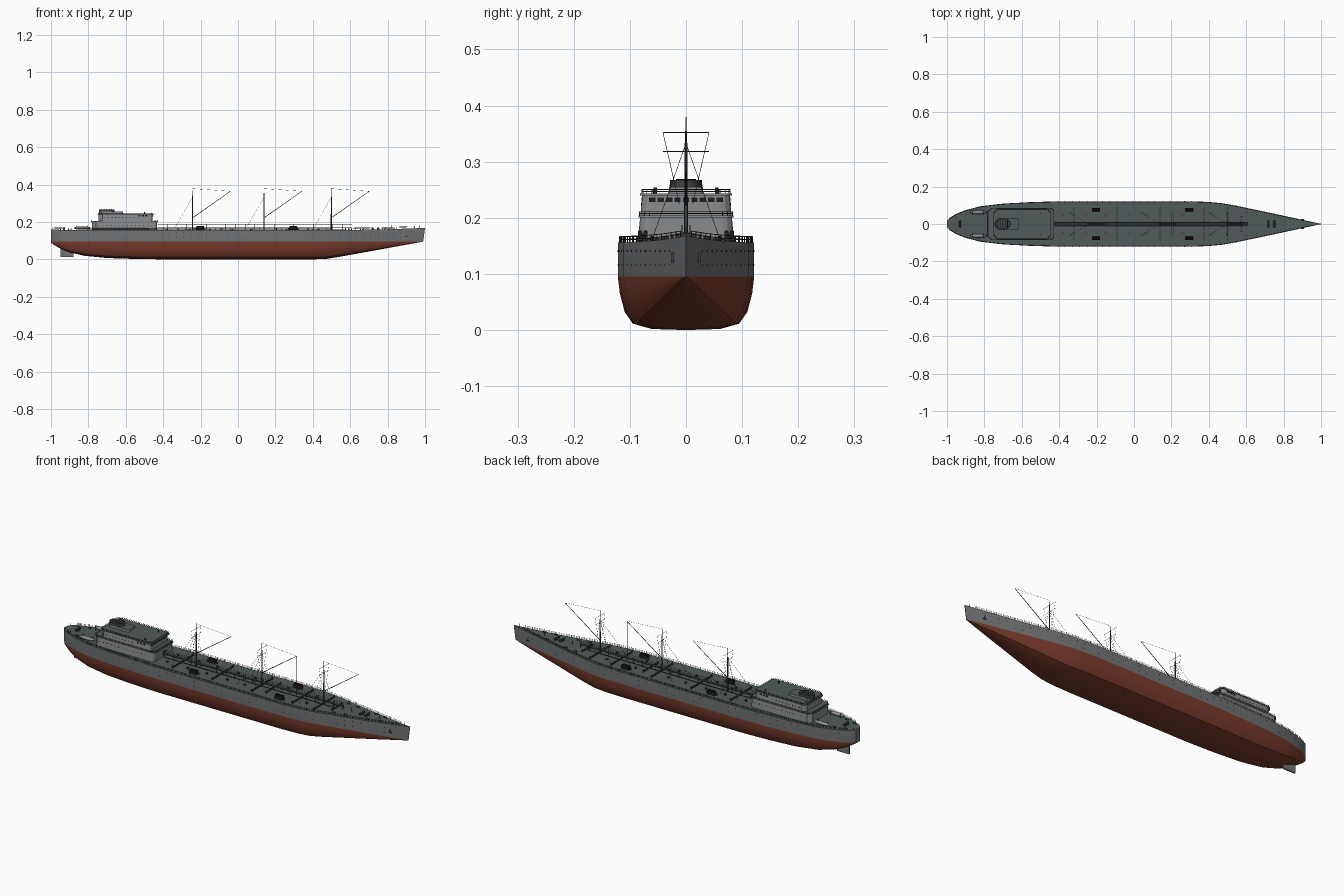
import bpy, bmesh, math
from mathutils import Vector, Matrix

if "Cube" in bpy.data.objects:
    bpy.data.objects.remove(bpy.data.objects["Cube"])


def mat(name, r, g, b):
    m = bpy.data.materials.new(name)
    m.diffuse_color = (r, g, b, 1)
    m.use_nodes = True
    m.node_tree.nodes["Principled BSDF"].inputs["Base Color"].default_value = m.diffuse_color
    return m


HULL = mat("hull grey", 0.17, 0.175, 0.18)
HOUSE = mat("house grey", 0.25, 0.26, 0.265)
DECK = mat("deck green grey", 0.085, 0.108, 0.104)
RED = mat("bottom red", 0.20, 0.045, 0.025)
DARK = mat("fitting dark grey", 0.05, 0.053, 0.055)
BLACK = mat("glass black", 0.012, 0.013, 0.015)
RUST = mat("accent red", 0.3, 0.04, 0.03)

# Hull stations: x, half width, keel height, deck height
ST = [(-1, .016, .088, .160), (-.985, .034, .078, .159), (-.95, .055, .058, .158), (-.9, .074, .037, .157),
      (-.82, .095, .019, .156), (-.7, .109, .007, .156), (-.55, .117, .002, .156), (-.4, .1215, 0, .156),
      (.3, .1215, 0, .156), (.4, .118, 0, .156), (.47, .111, .002, .156), (.54, .099, .013, .157),
      (.65, .076, .033, .158), (.8, .044, .060, .161), (.92, .018, .082, .165), (1, .0012, .0945, .168)]
WL = 0.095


def at(x):
    for a, b in zip(ST, ST[1:]):
        if x <= b[0]:
            t = (x - a[0]) / (b[0] - a[0])
            return [a[i] + t * (b[i] - a[i]) for i in (1, 2, 3)]
    return list(ST[-1][1:])


class Part:
    """Collects tubes and boxes into one mesh."""

    def __init__(self, name, *mats):
        self.name, self.mats, self.bm = name, mats, bmesh.new()

    def tube(self, a, b, r, r2=None, n=4):
        a, b = Vector(a), Vector(b)
        d = b - a
        m = Matrix.Translation((a + b) / 2) @ d.to_track_quat('Z', 'Y').to_matrix().to_4x4()
        bmesh.ops.create_cone(self.bm, cap_ends=True, segments=n, radius1=r, radius2=r if r2 is None else r2,
                              depth=d.length, matrix=m)

    def box(self, c, s):
        bmesh.ops.create_cube(self.bm, size=1, matrix=Matrix.Translation(c) @ Matrix.Diagonal((*s, 1)))

    def rail(self, pts, h, r=.0007, closed=False):
        pts = [Vector(p) for p in pts]
        for p in pts:
            self.tube(p, p + Vector((0, 0, h)), r)
        for p, q in zip(pts, pts[1:] + pts[:1] if closed else pts[1:]):
            for k in (.5, 1):
                self.tube(p + Vector((0, 0, h * k)), q + Vector((0, 0, h * k)), r)

    def done(self, rule=None, smooth=None):
        bmesh.ops.recalc_face_normals(self.bm, faces=self.bm.faces)
        if rule:
            for f in self.bm.faces:
                f.material_index = rule(f)
        me = bpy.data.meshes.new(self.name)
        self.bm.to_mesh(me)
        self.bm.free()
        ob = bpy.data.objects.new(self.name, me)
        bpy.context.collection.objects.link(ob)
        for m in self.mats:
            me.materials.append(m)
        if smooth:
            bpy.ops.object.select_all(action='DESELECT')
            ob.select_set(True)
            bpy.context.view_layer.objects.active = ob
            bpy.ops.object.shade_smooth_by_angle(angle=math.radians(smooth))
        return ob


# Hull: loft of half sections, mirrored
hull = Part("hull", HULL, RED, DECK)
PROFILE = [(0, 0), (.5, .02), (.78, .12), (.90, .34), (.97, .68), (1, 1)]
rings = []
for x, w, zb, zd in ST:
    half = [(w * u, zb + (WL - zb) * v) for u, v in PROFILE] + [(w, zd)]
    loop = half + [(-y, z) for y, z in reversed(half[1:])]
    rings.append([hull.bm.verts.new((x - (.01 if x > .99 and z < .1 else 0), y, z)) for y, z in loop])
n = len(rings[0])
for a, b in zip(rings, rings[1:]):
    for i in range(n):
        j = (i + 1) % n
        hull.bm.faces.new((a[i], a[j], b[j], b[i]))
hull.bm.faces.new(rings[0])
hull.bm.faces.new(rings[-1])
hull.done(lambda f: 2 if f.normal.z > .9 else int(f.calc_center_median().z < WL - .0005), 35)

# Rudder
rud = Part("rudder", HULL)
rud.box((-.915, 0, .042), (.07, .008, .06))
rud.done()


# Deckhouse tiers: chamfered plans, tapering upward
def plan(x0, x1, w, c0, c1):
    half = [(x0, w - c0), (x0 + c0, w)]
    half += [(x1 - c1 + c1 * math.sin(t), w - c1 + c1 * math.cos(t)) for t in (0, .52, 1.05, 1.57)]
    return half + [(x, -y) for x, y in reversed(half)]


def tier(name, z0, z1, p0, p1, m=HOUSE):
    t = Part(name, m, DECK)
    lo = [t.bm.verts.new((x, y, z0)) for x, y in p0]
    hi = [t.bm.verts.new((x, y, z1)) for x, y in p1]
    t.bm.faces.new(lo)
    t.bm.faces.new(hi)
    for i in range(len(lo)):
        j = (i + 1) % len(lo)
        t.bm.faces.new((lo[i], lo[j], hi[j], hi[i]))
    t.done(lambda f: int(f.normal.z > .9))


tier("lower_house", .155, .201, plan(-.78, -.432, .085, .02, .018), plan(-.78, -.432, .082, .02, .018))
tier("lower_house_roof", .201, .204, plan(-.785, -.427, .085, .02, .018), plan(-.785, -.427, .085, .02, .018))
tier("bridge_house", .204, .240, plan(-.745, -.457, .081, .02, .018), plan(-.745, -.457, .078, .02, .018))
tier("bridge_roof", .240, .2435, plan(-.752, -.447, .082, .02, .018), plan(-.752, -.447, .082, .02, .018))
tier("funnel_casing", .2435, .255, plan(-.735, -.615, .03, .008, .008), plan(-.735, -.615, .03, .008, .008))

# Funnel with dark oval top and vents
fun = Part("funnel", DARK)
bmesh.ops.create_cone(fun.bm, cap_ends=True, segments=24, radius1=1, radius2=.95, depth=.024,
                      matrix=Matrix.Translation((-.702, 0, .255)) @ Matrix.Diagonal((.043, .03, 1, 1)))
fun.done(smooth=35)
ven = Part("funnel_pipes", BLACK)
for k in range(5):
    ven.tube((-.728 + k * .013, -.018, .267), (-.728 + k * .013, .018, .267), .0022, n=6)
ven.done()

# Windows and portholes
win = Part("windows", BLACK)
for k in range(9):
    win.box((-.4568, -.06 + k * .015, .2325), (.003, .011, .008))
for s in (-1, 1):
    for k in range(3):
        win.box((-.49 - k * .018, s * .0787, .2325), (.012, .002, .008))
    for k in range(9):
        win.tube((-.56 - k * .019, s * .077, .224), (-.56 - k * .019, s * .0802, .224), .0025, n=8)
    for k in range(14):
        win.tube((-.46 - k * .022, s * .08, .182), (-.46 - k * .022, s * .0838, .182), .0025, n=8)
    for k in range(46):
        for z, r in ((.141, .0016), (.116, .0012)):
            x = -.93 + k * .04
            w = at(x)[0]
            win.tube((x, s * (w - .003), z), (x, s * (w + .001), z), r, n=6)
win.done()

# Railings round deck edge and house roofs
ra = Part("railings", DARK)
for s in (-1, 1):
    xs = [-.99 + k * .0395 for k in range(50)]
    ra.rail([(x, s * max(at(x)[0] - .003, .001), at(x)[2]) for x in xs], .0105)
ra.rail([(x, y, .2435) for x, y in plan(-.748, -.452, .079, .02, .018)], .007, closed=True)
ra.rail([(x, y, .204) for x, y in plan(-.782, -.43, .083, .02, .018)], .007, closed=True)
ra.done()

# Catwalk and pipes along the centre of the deck
cat = Part("catwalk", DARK)
cat.box((.09, 0, .173), (1.04, .014, .002))
for s in (-1, 1):
    cat.rail([(-.43 + k * .052, s * .007, .157) for k in range(21)], .03, .0008)
cat.done()
pipes = Part("deck_pipes", DARK)
for s in (-1, 1):
    pipes.tube((-.42, s * .014, .161), (.58, s * .014, .161), .0022, n=6)
for x, w in ((-.32, .085), (-.09, .085), (.14, .085), (.205, .06), (.375, .085), (.5, .085), (.575, .04)):
    for k in (-.004, .004):
        pipes.tube((x + k, -w, .161), (x + k, w, .161), .0018, n=6)
    for s in (-1, 1):
        pipes.tube((x, s * w, .156), (x, s * w, .168), .003, n=6)
pipes.done()
hat = Part("tank_hatches", DARK)
for x in (-.38, -.26, -.15, -.03, .07, .26, .43):
    for s in (-1, 1):
        hat.tube((x, s * .045, .156), (x, s * .045, .163), .006, n=10)
hat.done()

# Raft racks with red ends
rack, ends = Part("raft_racks", BLACK), Part("raft_ends", RUST)
for x in (-.203, .295):
    for s in (-1, 1):
        rack.box((x, s * .077, .164), (.044, .017, .016))
        for k in (-1, 1):
            rack.tube((x - .02, s * .077 + k * .005, .174), (x + .02, s * .077 + k * .005, .174), .004, n=8)
            ends.box((x + k * .026, s * .074, .160), (.006, .006, .008))
rack.done()
ends.done()

# Masts, booms, yards and rigging
mast, rig = Part("masts", DARK), Part("rigging", DARK)
for m in (-.243, .139, .499):
    mast.tube((m, 0, .155), (m, 0, .333), .0034, .0028, 8)
    mast.tube((m, 0, .333), (m, 0, .38), .0018, .0008, 8)
    mast.tube((m, 0, .222), (m + .203, 0, .364), .0018, .0012, 6)
    rig.tube((m, 0, .378), (m + .203, 0, .364), .0005)
    for z in (.318, .352):
        rig.tube((m, -.041, z), (m, .041, z), .0008)
    for s in (-1, 1):
        rig.tube((m, s * .041, .352), (m, s * .012, .225), .0005)
        rig.tube((m, 0, .333), (m - .1, s * .062, .157), .0005)
        rig.tube((m, 0, .333), (m, s * .062, .157), .0005)
rig.tube((.342, 0, .364), (.342, 0, .16), .0008)
mast.done(smooth=50)
rig.done()

# Lifeboats on the after deck with davits
boat, dav = Part("lifeboats", HOUSE), Part("davits", DARK)
for s in (-1, 1):
    bmesh.ops.create_uvsphere(boat.bm, u_segments=14, v_segments=8, radius=1,
                              matrix=Matrix.Translation((-.833, s * .063, .168)) @ Matrix.Diagonal((.046, .011, .009, 1)))
    for x in (-.862, -.805):
        dav.tube((x, s * .05, .155), (x, s * .05, .178), .0015)
        dav.tube((x, s * .05, .178), (x, s * .066, .180), .0015)
boat.done(smooth=40)
dav.done()

# Windlass, bollards, vents and anchors
gear = Part("mooring_gear", DARK)
for x in (.72, .75, -.93):
    gear.tube((x, -.018, .166), (x, .018, .166), .006, n=10)
    gear.box((x, 0, .161), (.012, .02, .01))
for x in (.6, .66, .78, .84, -.9, -.955):
    for s in (-1, 1):
        for d in (-.006, .006):
            y = s * at(x)[0] * .7
            gear.tube((x + d, y, .154), (x + d, y, at(x)[2] + .008), .0025, n=8)
for x in (.66, .82, .97):
    gear.tube((x, 0, .155), (x, 0, .184), .0012, n=6)
for s in (-1, 1):
    gear.tube((-.5, s * .055, .243), (-.5, s * .055, .254), .003, n=8)
    w = at(.9)[0]
    gear.box((.9, s * (w + .0015), .130), (.004, .004, .018))
    gear.box((.9, s * (w + .0015), .122), (.016, .006, .004))
gear.done()
